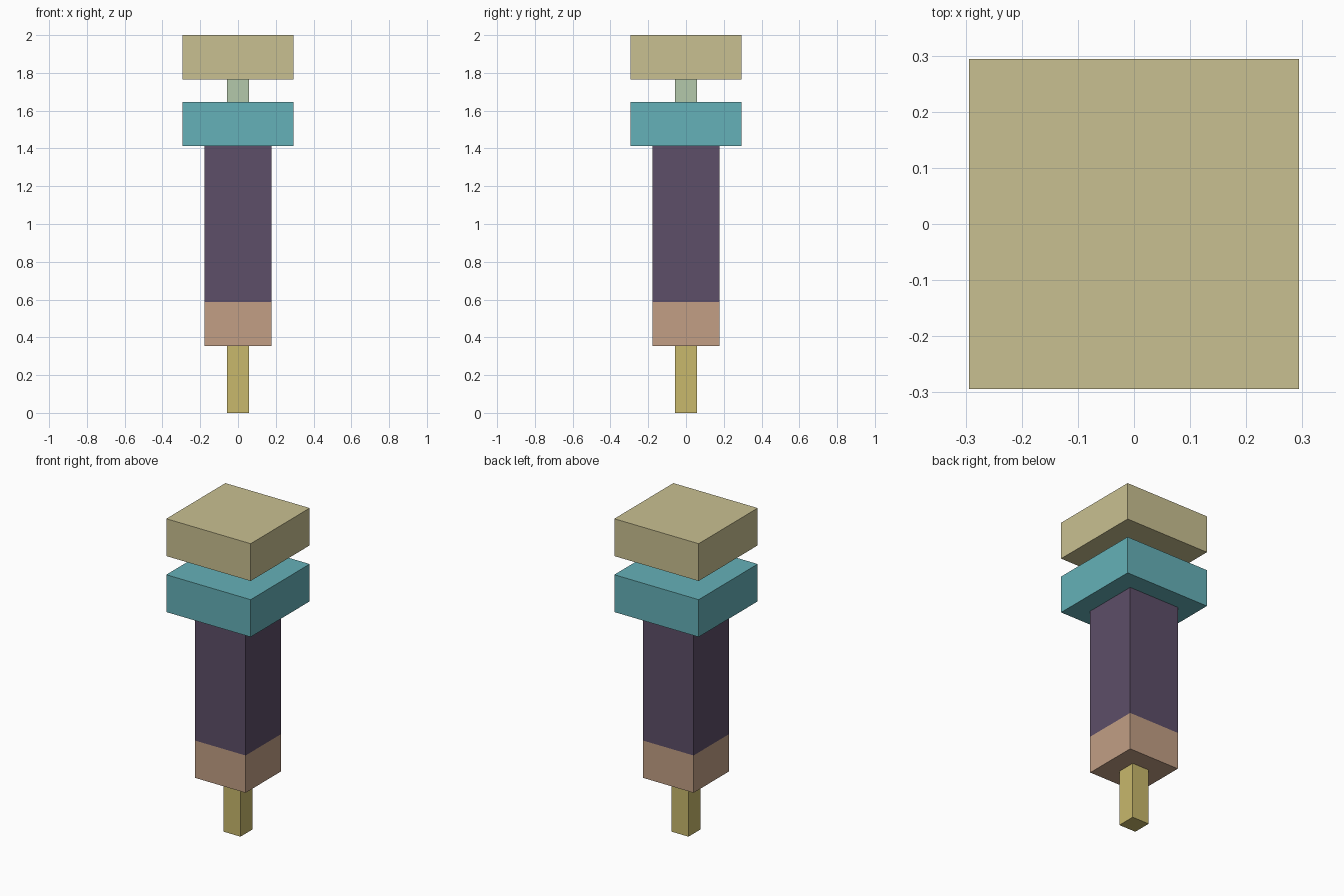
import bpy
import bmesh
from mathutils import Matrix

if "Cube" in bpy.data.objects:
    bpy.data.objects.remove(bpy.data.objects["Cube"])

U = 2 / 17  # the model is 17 modules tall


def linear(c):
    c /= 255
    return c / 12.92 if c <= 0.04045 else ((c + 0.055) / 1.055) ** 2.4


def material(name, rgb):
    mat = bpy.data.materials.new(name)
    mat.diffuse_color = (*[linear(c) for c in rgb], 1)
    mat.use_nodes = True
    mat.node_tree.nodes["Principled BSDF"].inputs["Base Color"].default_value = mat.diffuse_color
    return mat


def block(name, width, bottom, top, mat):
    """Square block centred on the axis, sized in modules."""
    bm = bmesh.new()
    size = Matrix.Diagonal((width * U, width * U, (top - bottom) * U, 1))
    centre = Matrix.Translation((0, 0, (bottom + top) / 2 * U))
    bmesh.ops.create_cube(bm, size=1, matrix=centre @ size)
    mesh = bpy.data.meshes.new(name)
    bm.to_mesh(mesh)
    bm.free()
    mesh.materials.append(mat)
    obj = bpy.data.objects.new(name, mesh)
    bpy.context.collection.objects.link(obj)


# Stacked from the tip up: name, width, bottom, top, colour
block("needle", 1, 0, 3, material("gold", (200, 184, 108)))
block("nozzle", 3, 3, 5, material("peach", (194, 159, 133)))
block("barrel", 3, 5, 12, material("dark purple", (93, 78, 104)))
block("flange", 5, 12, 14, material("teal", (101, 177, 184)))
block("plunger_rod", 1, 14, 15, material("pale green", (180, 201, 171)))
block("plunger_cap", 5, 15, 17, material("sand", (201, 192, 145)))
